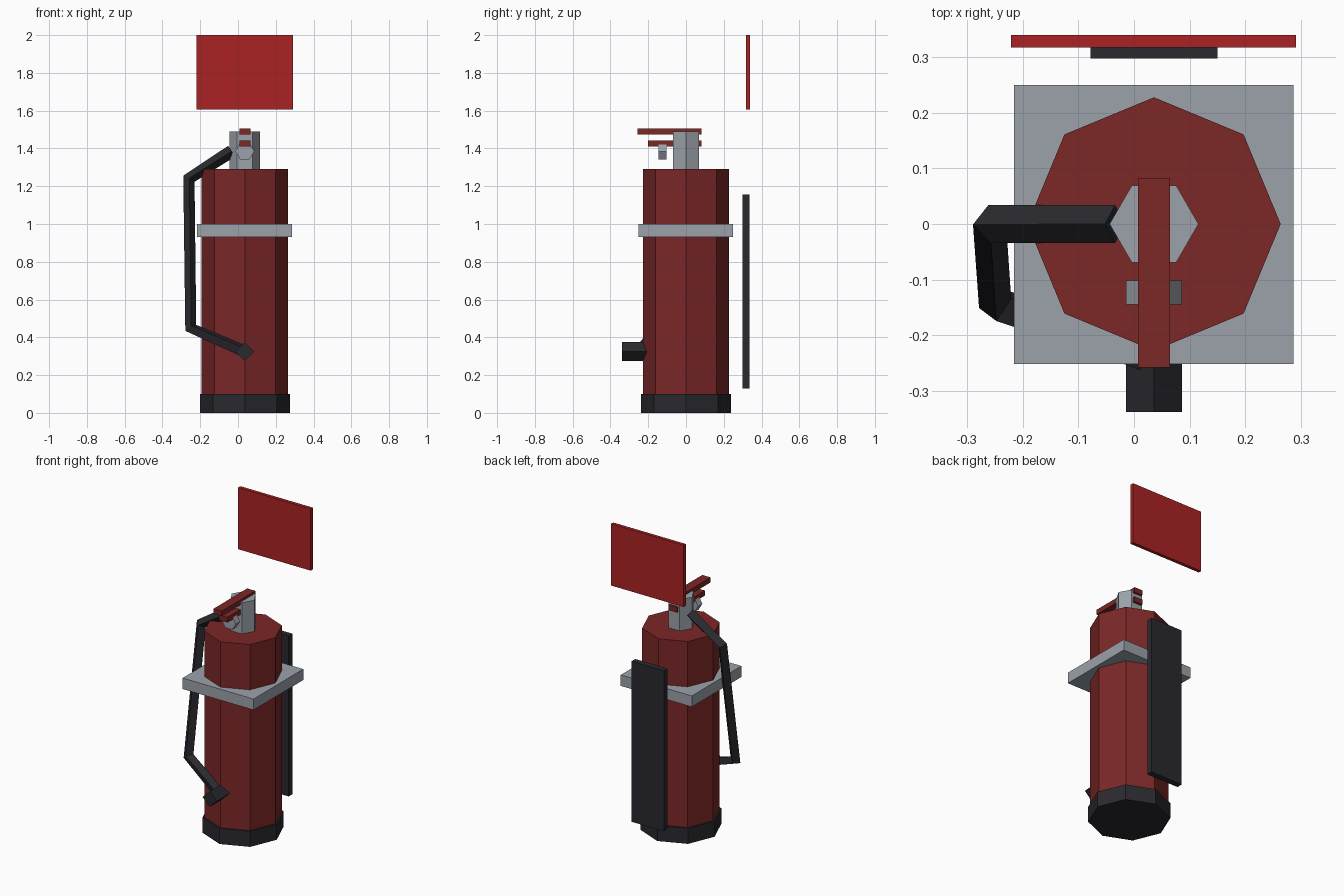
import bpy, bmesh, math
from mathutils import Matrix, Vector

if "Cube" in bpy.data.objects:
    bpy.data.objects.remove(bpy.data.objects["Cube"])

CX = 0.036  # axis of the extinguisher


def material(name, rgb):
    m = bpy.data.materials.new(name)
    m.diffuse_color = (*rgb, 1)
    m.use_nodes = True
    m.node_tree.nodes["Principled BSDF"].inputs["Base Color"].default_value = m.diffuse_color
    return m


RED = material("dark red paint", (0.20, 0.02, 0.02))
SIGN = material("bright red sign", (0.40, 0.016, 0.018))
GREY = material("light grey metal", (0.33, 0.36, 0.40))
BLACK = material("charcoal rubber", (0.022, 0.022, 0.028))


def finish(name, bm, mat):
    bmesh.ops.recalc_face_normals(bm, faces=bm.faces)
    me = bpy.data.meshes.new(name)
    bm.to_mesh(me)
    bm.free()
    me.materials.append(mat)
    bpy.context.collection.objects.link(bpy.data.objects.new(name, me))


def box(name, x, y, z, mat):
    """Box from (min, max) ranges."""
    bm = bmesh.new()
    size = [b - a for a, b in (x, y, z)]
    mid = Vector([(a + b) / 2 for a, b in (x, y, z)])
    bmesh.ops.create_cube(bm, size=1, matrix=Matrix.Translation(mid) @ Matrix.Diagonal((*size, 1)))
    finish(name, bm, mat)


def prism(name, sides, r, start, end, mat, turn=0.0):
    """Regular prism between two points; turn rotates it about its own axis."""
    a, b = Vector(start), Vector(end)
    rot = (b - a).to_track_quat('Z', 'Y').to_matrix().to_4x4()
    bm = bmesh.new()
    bmesh.ops.create_cone(bm, cap_ends=True, segments=sides, radius1=r, radius2=r,
                          depth=(b - a).length,
                          matrix=Matrix.Translation((a + b) / 2) @ rot @ Matrix.Rotation(turn, 4, 'Z'))
    finish(name, bm, mat)


# Cylinder, foot ring and strap
prism("tank", 8, 0.228, (CX, 0, 0.10), (CX, 0, 1.29), RED)
prism("foot_ring", 8, 0.238, (CX, 0, 0), (CX, 0, 0.10), BLACK)
box("strap", (-0.216, 0.287), (-0.252, 0.25), (0.93, 1.0), GREY)

# Valve, pressure gauge and the two levers (hexagons have points along y and z)
prism("valve", 6, 0.08, (CX, 0, 1.28), (CX, 0, 1.49), GREY, math.radians(90))
prism("gauge", 6, 0.05, (CX, -0.102, 1.385), (CX, -0.145, 1.385), GREY, math.radians(90))
box("lower_lever", (0.007, 0.065), (-0.20, 0.083), (1.41, 1.443), RED)
box("upper_lever", (0.007, 0.065), (-0.258, 0.083), (1.473, 1.505), RED)

# Hose: four-sided tube along a bent path, ending in a square nozzle
curve = bpy.data.curves.new("hose", 'CURVE')
curve.dimensions = '3D'
curve.bevel_depth = 0.034
curve.bevel_resolution = 0
curve.use_fill_caps = True
path = [(-0.034, 0, 1.385), (-0.26, 0, 1.24), (-0.25, -0.143, 0.45), (CX, -0.24, 0.325)]
spline = curve.splines.new('POLY')
spline.points.add(len(path) - 1)
for point, co in zip(spline.points, path):
    point.co = (*co, 1)
curve.materials.append(BLACK)
hose = bpy.data.objects.new("hose", curve)
bpy.context.collection.objects.link(hose)
bpy.context.view_layer.objects.active = hose
hose.select_set(True)
bpy.ops.object.convert(target='MESH')
for face in hose.data.polygons:
    face.use_smooth = False
prism("nozzle", 4, 0.05, (CX, -0.20, 0.325), (CX, -0.338, 0.325), BLACK)

# Wall bracket and sign behind
box("wall_bracket", (-0.078, 0.15), (0.298, 0.336), (0.13, 1.157), BLACK)
box("wall_sign", (-0.221, 0.292), (0.318, 0.34), (1.605, 2.0), SIGN)
